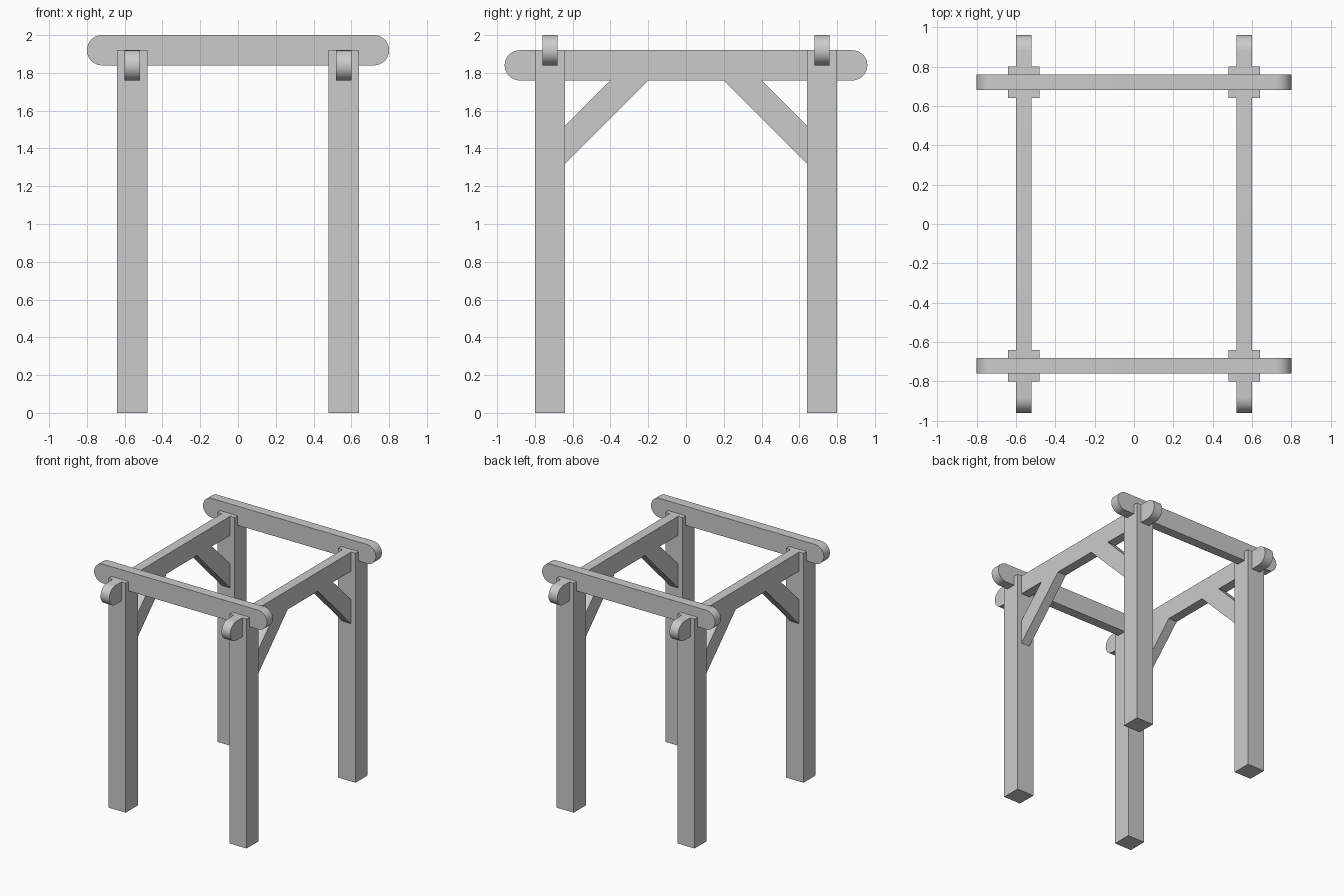
import bpy, bmesh
from math import pi, sin, cos, radians
from mathutils import Matrix

if "Cube" in bpy.data.objects:
    bpy.data.objects.remove(bpy.data.objects["Cube"])


def extrude_profile(name, points, thickness, place, smooth=False):
    """Extrude a 2D outline (u, z) to a centred thickness; place maps (u, t, z) to the world."""
    bm = bmesh.new()
    face = bm.faces.new([bm.verts.new((u, -thickness / 2, z)) for u, z in points])
    side = bmesh.ops.extrude_face_region(bm, geom=[face])["geom"]
    verts = [v for v in side if isinstance(v, bmesh.types.BMVert)]
    bmesh.ops.translate(bm, verts=verts, vec=(0, thickness, 0))
    bm.transform(place)
    bmesh.ops.recalc_face_normals(bm, faces=bm.faces[:])
    mesh = bpy.data.meshes.new(name)
    bm.to_mesh(mesh)
    bm.free()
    obj = bpy.data.objects.new(name, mesh)
    bpy.context.collection.objects.link(obj)
    if smooth:
        bpy.ops.object.select_all(action="DESELECT")
        obj.select_set(True)
        bpy.context.view_layer.objects.active = obj
        bpy.ops.object.shade_smooth_by_angle(angle=radians(30))
    return obj


def round_bar(half_length, radius, z, steps=24):
    """Outline of a bar with half-round ends."""
    c = half_length - radius
    arc = [(-pi / 2 + pi * i / steps) for i in range(steps + 1)]
    right = [(c + radius * cos(a), z + radius * sin(a)) for a in arc]
    return right + [(-u, 2 * z - w) for u, w in right]


along_y = Matrix.Rotation(pi / 2, 4, "Z")
post = [(-0.08, 0), (0.08, 0), (0.08, 1.92), (-0.08, 1.92)]
brace = [(0.64, 1.32), (0.64, 1.52), (0.40, 1.76), (0.20, 1.76)]

for sx, side in ((-1, "left"), (1, "right")):
    # Lower beam running front to back
    at_side = Matrix.Translation((0.56 * sx, 0, 0)) @ along_y
    extrude_profile(f"{side}_side_beam", round_bar(0.96, 0.08, 1.84), 0.08, at_side, True)
    for sy, end in ((-1, "front"), (1, "back")):
        # Corner post and its diagonal brace
        extrude_profile(f"{end}_{side}_post", post, 0.16,
                        Matrix.Translation((0.56 * sx, 0.72 * sy, 0)))
        extrude_profile(f"{end}_{side}_brace", [(u * sy, z) for u, z in brace], 0.08, at_side)

# Upper beams running left to right, notched over the side beams
for sy, end in ((-1, "front"), (1, "back")):
    extrude_profile(f"{end}_top_beam", round_bar(0.80, 0.08, 1.92), 0.08,
                    Matrix.Translation((0, 0.72 * sy, 0)), True)
